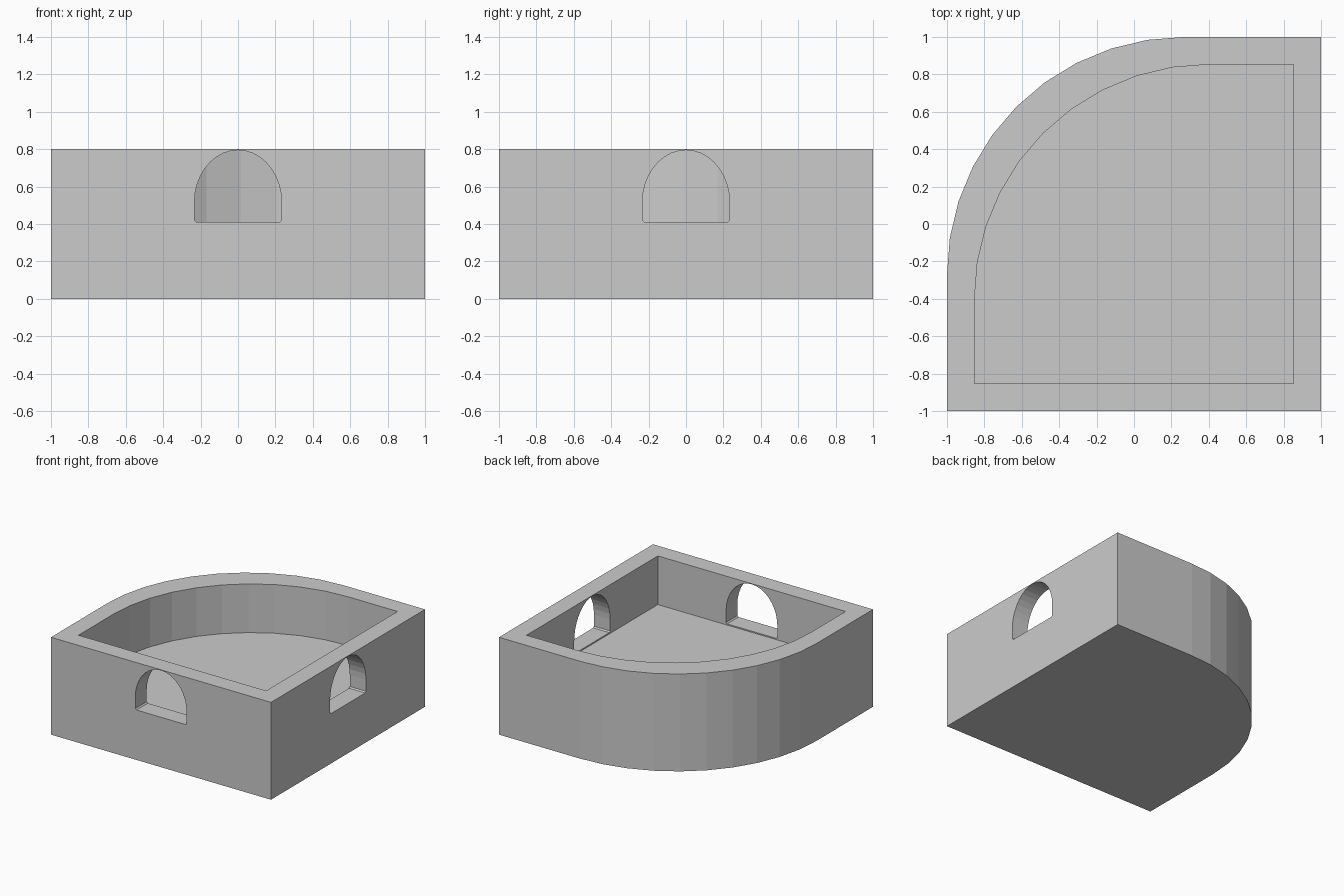
import bpy
import bmesh
from math import sin, cos, pi
from mathutils import Matrix, Vector

cube = bpy.data.objects.get("Cube")
if cube:
    bpy.data.objects.remove(cube, do_unlink=True)

HEIGHT = 0.8
FLOOR = 0.4
SILL = 0.41

stone = bpy.data.materials.new("plain_grey")
stone.use_nodes = True
GREY = (0.6, 0.6, 0.6, 1)
stone.diffuse_color = GREY
stone.node_tree.nodes["Principled BSDF"].inputs["Base Color"].default_value = GREY


def prism(name, outline, depth, matrix):
    """Extrude a flat outline along its local z and place it with a matrix."""
    bm = bmesh.new()
    face = bm.faces.new([bm.verts.new((x, y, 0)) for x, y in outline])
    result = bmesh.ops.extrude_face_region(bm, geom=[face])
    top = [g for g in result["geom"] if isinstance(g, bmesh.types.BMVert)]
    bmesh.ops.translate(bm, verts=top, vec=Vector((0, 0, depth)))
    bm.transform(matrix)
    bmesh.ops.recalc_face_normals(bm, faces=bm.faces)
    mesh = bpy.data.meshes.new(name)
    bm.to_mesh(mesh)
    bm.free()
    mesh.materials.append(stone)
    obj = bpy.data.objects.new(name, mesh)
    bpy.context.collection.objects.link(obj)
    return obj


def rounded_square(half, radius, steps=10):
    """Square outline with its back right corner replaced by a quarter arc."""
    c = half - radius
    arc = [(-c - radius * cos(a), c + radius * sin(a))
           for a in (i * pi / 2 / steps for i in range(steps + 1))]
    return [(half, half), (half, -half), (-half, -half)] + arc


def arch(half_width, spring, top, steps=18):
    """Doorway outline: slightly rounded foot, straight jambs, elliptical head."""
    r = 0.01
    foot = [(-half_width, SILL + r), (-half_width + r, SILL),
            (half_width - r, SILL), (half_width, SILL + r)]
    head = [(half_width * cos(a), spring + (top - spring) * sin(a))
            for a in (i * pi / steps for i in range(steps + 1))]
    return foot + head


def carve(target, cutter):
    """Subtract the cutter from the target and discard it."""
    cutter.hide_render = True
    mod = target.modifiers.new("carve", 'BOOLEAN')
    mod.operation = 'DIFFERENCE'
    mod.solver = 'EXACT'
    mod.object = cutter
    bpy.context.view_layer.objects.active = target
    bpy.ops.object.modifier_apply(modifier=mod.name)
    bpy.data.objects.remove(cutter, do_unlink=True)


# Solid block with one rounded corner
room = prism("room_walls_and_floor", rounded_square(1, 1.27), HEIGHT, Matrix())

# Hollow interior above the floor
carve(room, prism("interior_cutter", rounded_square(0.853, 1.255), HEIGHT,
                  Matrix.Translation((0, 0, FLOOR))))

# Arched openings through the front wall and the left wall
upright = Matrix.Rotation(pi / 2, 4, 'X')
for turn in (0, pi / 2):
    place = Matrix.Rotation(turn, 4, 'Z') @ Matrix.Translation((0, -0.7, 0)) @ upright
    carve(room, prism("doorway_cutter", arch(0.233, 0.515, 0.795), 0.5, place))
